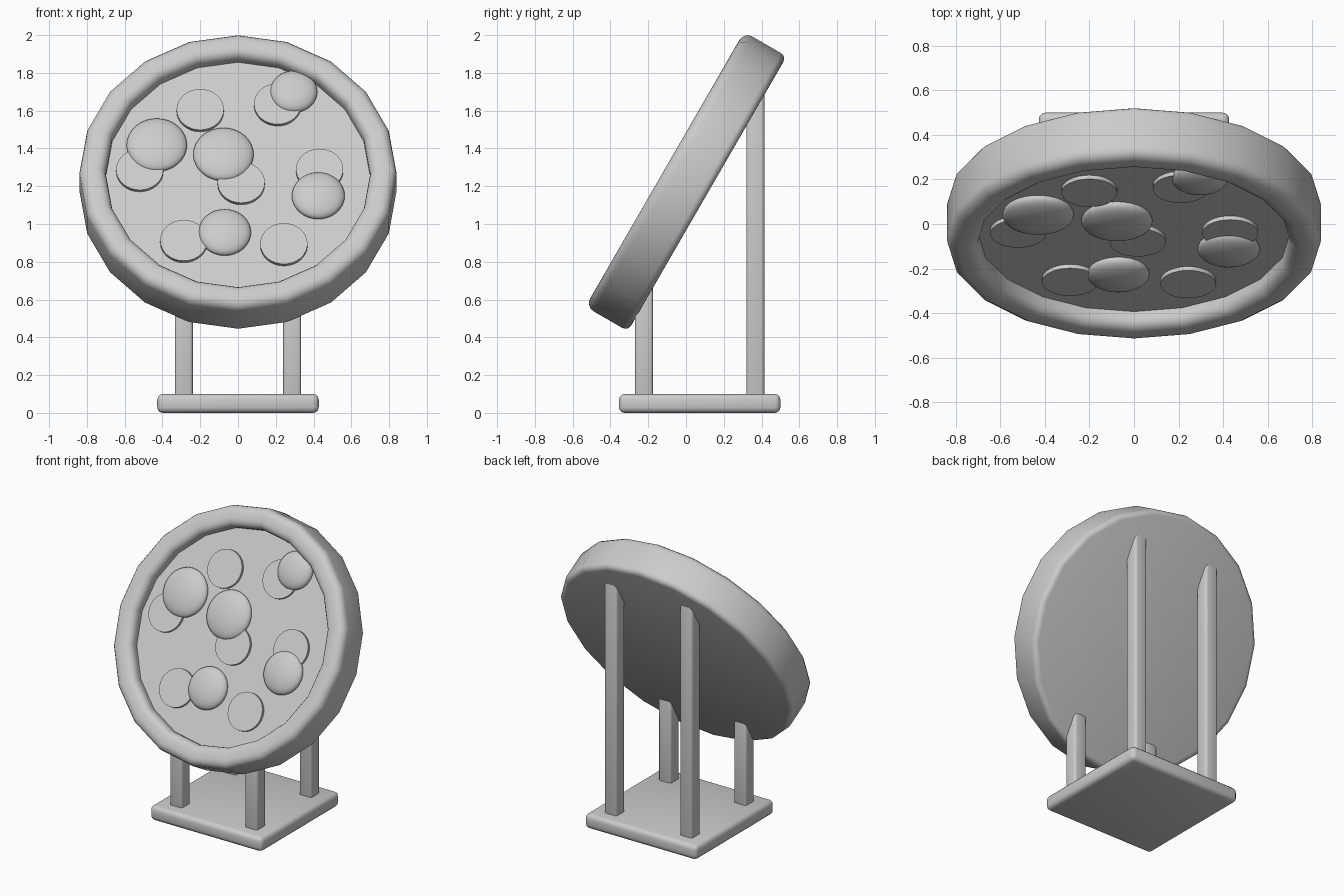
import bpy, bmesh
from math import radians, hypot
from mathutils import Matrix

cube = bpy.data.objects.get("Cube")
if cube:
    bpy.data.objects.remove(cube, do_unlink=True)

GREY = (0.6, 0.6, 0.6, 1)
mat = bpy.data.materials.new("plain grey")
mat.use_nodes = True
mat.diffuse_color = GREY
mat.node_tree.nodes["Principled BSDF"].inputs["Base Color"].default_value = GREY

# Frame of the tilted dish: local z points out of its front
TILT = Matrix.Translation((0, 0, 1.225)) @ Matrix.Rotation(radians(60), 4, 'X')
RIM_R, HALF, FLOOR = 0.84, 0.13, 0.05


def finish(name, bm, matrix=Matrix()):
    mesh = bpy.data.meshes.new(name)
    bm.to_mesh(mesh)
    bm.free()
    mesh.materials.append(mat)
    ob = bpy.data.objects.new(name, mesh)
    bpy.context.collection.objects.link(ob)
    ob.matrix_world = matrix
    bpy.ops.object.select_all(action='DESELECT')
    ob.select_set(True)
    bpy.context.view_layer.objects.active = ob
    bpy.ops.object.shade_smooth_by_angle(angle=radians(35))
    return ob


def bevel(bm, edges, width, segments):
    bmesh.ops.bevel(bm, geom=edges, offset=width, segments=segments,
                    profile=0.5, affect='EDGES')


def block(name, size, centre, width):
    bm = bmesh.new()
    bmesh.ops.create_cube(bm, size=1)
    bmesh.ops.scale(bm, vec=size, verts=bm.verts)
    bevel(bm, bm.edges[:], width, 3)
    return finish(name, bm, Matrix.Translation(centre))


# Dish: shallow twenty-sided drum with a sunken floor and rounded rim
bm = bmesh.new()
bmesh.ops.create_cone(bm, cap_ends=True, segments=20, radius1=RIM_R,
                      radius2=RIM_R, depth=2 * HALF)
bm.faces.ensure_lookup_table()
top = max(bm.faces, key=lambda f: f.calc_center_median().z)
bmesh.ops.inset_region(bm, faces=[top], thickness=0.14)
inner = list(top.verts)
floor = bmesh.ops.extrude_discrete_faces(bm, faces=[top])["faces"][0]
bmesh.ops.translate(bm, vec=(0, 0, FLOOR - HALF), verts=floor.verts)
rim = [e for e in bm.edges if all(v.co.z > HALF - 0.001 for v in e.verts)
       and abs(hypot(*e.verts[0].co.xy) - hypot(*e.verts[1].co.xy)) < 0.01]
bevel(bm, rim, 0.05, 4)
back = [e for e in bm.edges if all(v.co.z < 0.001 - HALF for v in e.verts)]
bevel(bm, back, 0.035, 4)
finish("dish", bm, TILT)

# Thin round plates lying on the floor
plates = [(-0.2, 0.4), (0.21, 0.435), (-0.52, 0.033), (0.017, -0.046),
          (0.432, 0.035), (-0.287, -0.4), (0.243, -0.42)]
for i, (x, y) in enumerate(plates):
    bm = bmesh.new()
    bmesh.ops.create_cone(bm, cap_ends=True, segments=32, radius1=0.125,
                          radius2=0.125, depth=0.04)
    finish(f"round_plate_{i + 1}", bm, TILT @ Matrix.Translation((x, y, FLOOR)))

# Flattened domes half sunk into the floor
domes = [(-0.43, 0.188, 0.16), (-0.077, 0.131, 0.16), (0.295, 0.514, 0.125),
         (0.425, -0.122, 0.14), (-0.07, -0.346, 0.139)]
for i, (x, y, r) in enumerate(domes):
    bm = bmesh.new()
    bmesh.ops.create_uvsphere(bm, u_segments=32, v_segments=16, radius=r)
    bmesh.ops.scale(bm, vec=(1, 1, 0.05 / r), verts=bm.verts)
    finish(f"dome_{i + 1}", bm, TILT @ Matrix.Translation((x, y, 0.06)))

# Square base and four legs that end inside the dish
block("base", (0.855, 0.855, 0.1), (0, 0.0725, 0.05), 0.03)
for row, y, height in (("front", -0.2225, 0.7), ("back", 0.3675, 1.72)):
    for side, x in (("left", 0.287), ("right", -0.287)):
        block(f"{row}_{side}_leg", (0.095, 0.095, height - 0.05),
              (x, y, 0.025 + height / 2), 0.016)
